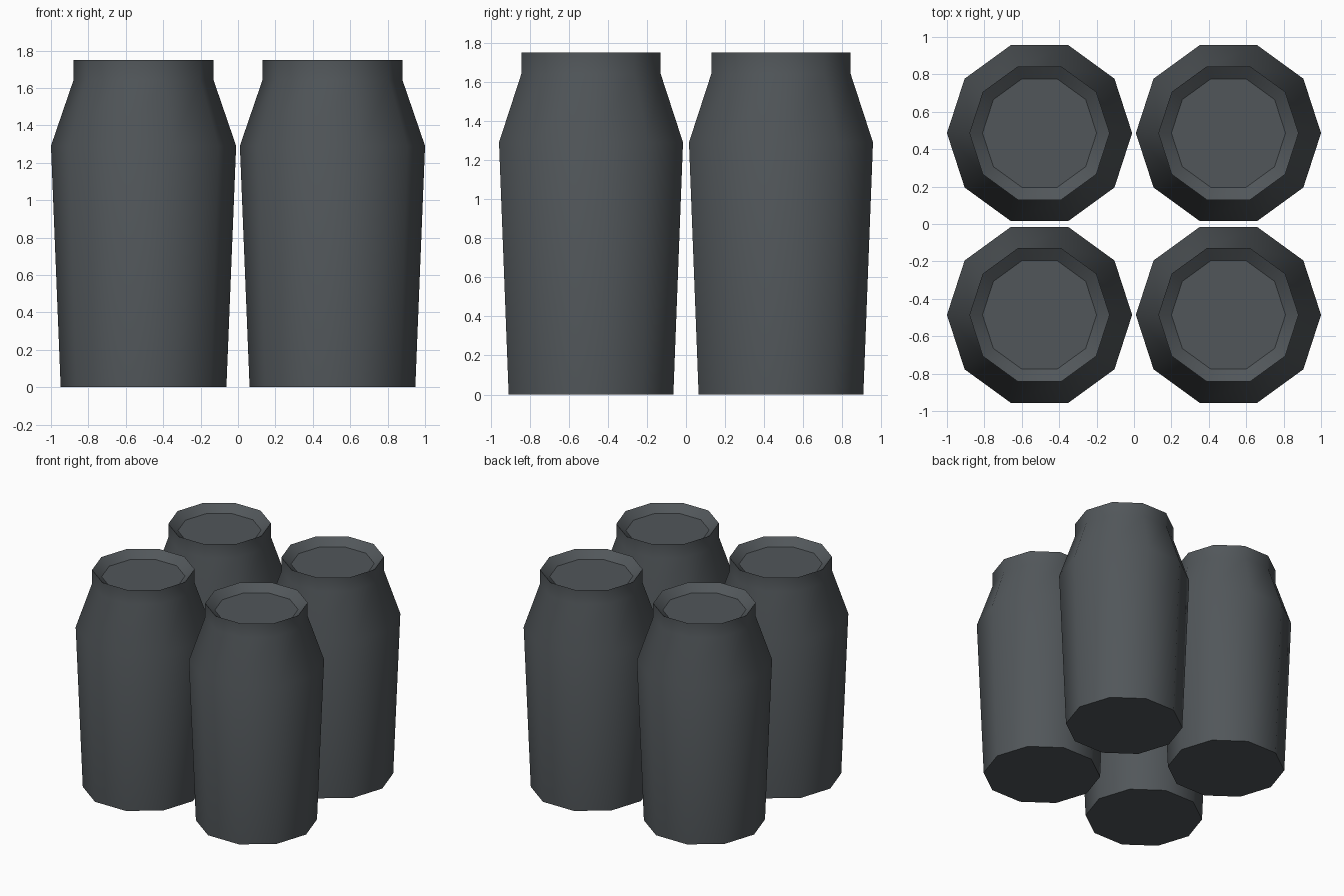
import bpy, bmesh, math

if "Cube" in bpy.data.objects:
    bpy.data.objects.remove(bpy.data.objects["Cube"])

# Single dark grey colour
grey = bpy.data.materials.new("dark grey")
grey.diffuse_color = (0.083, 0.094, 0.102, 1)
grey.use_nodes = True
grey.node_tree.nodes["Principled BSDF"].inputs["Base Color"].default_value = grey.diffuse_color

SIDES = 10
# (radius, height) from base up to the rim, then down to the recessed lid
PROFILE = [(0.443, 0), (0.495, 1.29), (0.375, 1.64), (0.375, 1.75), (0.305, 1.695)]


def make_canister(name, cx, cy):
    bm = bmesh.new()
    rings = []
    for r, z in PROFILE:
        rings.append([bm.verts.new((r * math.cos(2 * math.pi * i / SIDES),
                                    r * math.sin(2 * math.pi * i / SIDES), z))
                      for i in range(SIDES)])
    # side walls
    for low, high in zip(rings, rings[1:]):
        for i in range(SIDES):
            j = (i + 1) % SIDES
            bm.faces.new((low[i], low[j], high[j], high[i]))
    # base and recessed lid
    bm.faces.new(rings[0][::-1])
    bm.faces.new(rings[-1])
    mesh = bpy.data.meshes.new(name)
    bm.to_mesh(mesh)
    bm.free()
    mesh.materials.append(grey)
    ob = bpy.data.objects.new(name, mesh)
    ob.location = (cx, cy, 0)
    bpy.context.collection.objects.link(ob)
    # smooth sides; sharp at base and rim edges
    bpy.ops.object.select_all(action='DESELECT')
    ob.select_set(True)
    bpy.context.view_layer.objects.active = ob
    bpy.ops.object.shade_smooth_by_angle(angle=math.radians(37))


# Four canisters in a square
for side, x in (("left", -0.505), ("right", 0.505)):
    for end, y in (("front", -0.486), ("back", 0.486)):
        make_canister(f"canister_{end}_{side}", x, y)
